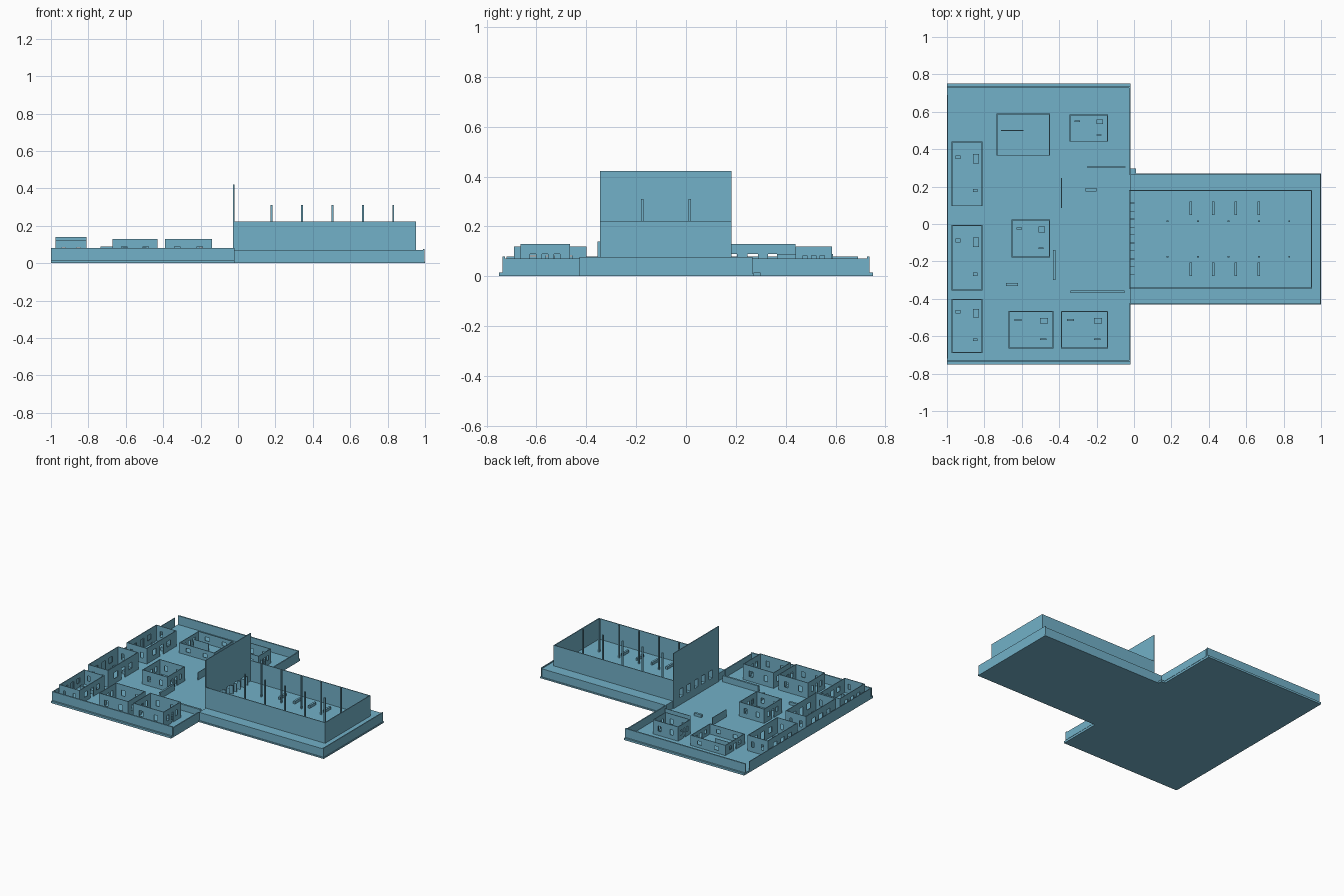
import bpy, bmesh
from mathutils import Vector

if "Cube" in bpy.data.objects:
    bpy.data.objects.remove(bpy.data.objects["Cube"])

G = 0.015   # village ground level
F = 0.07    # hall floor level
mat = bpy.data.materials.new("blue_stone")
mat.diffuse_color = (0.17, 0.44, 0.58, 1)
mat.use_nodes = True
mat.node_tree.nodes["Principled BSDF"].inputs["Base Color"].default_value = mat.diffuse_color


def finish(name, bm):
    me = bpy.data.meshes.new(name)
    bm.to_mesh(me)
    bm.free()
    me.materials.append(mat)
    ob = bpy.data.objects.new(name, me)
    bpy.context.collection.objects.link(ob)
    return ob


def boxes(name, items):
    """One object from (x0, x1, y0, y1, z0, z1) boxes."""
    bm = bmesh.new()
    for x0, x1, y0, y1, z0, z1 in items:
        vs = bmesh.ops.create_cube(bm, size=1)["verts"]
        for v in vs:
            v.co = (x0 + (v.co.x + .5) * (x1 - x0),
                    y0 + (v.co.y + .5) * (y1 - y0),
                    z0 + (v.co.z + .5) * (z1 - z0))
    return finish(name, bm)


def wall(bm, a, b, us, zs, holes):
    """Upright sheet from a to b, gridded by us and zs, leaving out hole cells."""
    a, b = Vector(a), Vector(b)
    for i in range(len(us) - 1):
        for j in range(len(zs) - 1):
            if (i, j) in holes:
                continue
            p, q = a.lerp(b, us[i]), a.lerp(b, us[i + 1])
            bm.faces.new([bm.verts.new((c.x, c.y, z)) for c, z in
                          ((p, zs[j]), (q, zs[j]), (q, zs[j + 1]), (p, zs[j + 1]))])


def thicken(name, bm, t):
    bmesh.ops.remove_doubles(bm, verts=bm.verts, dist=1e-5)
    ob = finish(name, bm)
    m = ob.modifiers.new("thickness", "SOLIDIFY")
    m.thickness = t
    m.offset = -1
    m.use_even_offset = True
    return ob


def house(name, x0, x1, y0, y1, top):
    us = [0, .2, .32, .44, .56, .68, .8, 1]
    h = top - G
    zs = [G, G + .3 * h, G + .65 * h, top]
    windows = {(1, 1), (5, 1)}
    door = {(3, 0), (3, 1)}
    c = [(x0, y0, 0), (x1, y0, 0), (x1, y1, 0), (x0, y1, 0)]
    bm = bmesh.new()
    for k, holes in enumerate((windows, windows | door, windows, windows | door)):
        wall(bm, c[k], c[(k + 1) % 4], us, zs, holes)
    thicken(name + "_walls", bm, .005)


def furniture(name, x0, x1, y0, y1):
    spots = ((.13, .28, .73, .79, .02), (.70, .88, .66, .81, .025), (.70, .84, .22, .27, .02))
    w, d = x1 - x0, y1 - y0
    boxes(name + "_furniture", [(x0 + a * w, x0 + b * w, y0 + c * d, y0 + e * d, G, G + h)
                                for a, b, c, e, h in spots])


# village ground slab and boundary walls
boxes("village_ground", [(-1, -.02, -.75, .75, 0, G)])
boxes("boundary_walls", [(-1, -.02, -.737, -.727, G, .08),
                         (-1, -.02, .727, .737, G, .08),
                         (-1, -.995, -.72, .69, G, .08),
                         (-.026, -.018, .265, .727, G, .072),
                         (-.026, -.018, -.727, -.425, G, .072)])
boxes("corner_step", [(-.02, .012, .27, .298, 0, G)])

# houses
plots = {
    "west_house_north": (-.975, -.81, .095, .44, .13),
    "west_house_middle": (-.975, -.81, -.355, -.005, .14),
    "west_house_south": (-.975, -.81, -.69, -.40, .12),
    "north_house": (-.345, -.14, .44, .585, .12),
    "centre_house": (-.655, -.45, -.18, .025, .12),
    "south_house_left": (-.67, -.43, -.665, -.465, .13),
    "south_house_right": (-.39, -.14, -.665, -.465, .13),
    "low_house": (-.735, -.45, .365, .59, .09),
}
for name, (x0, x1, y0, y1, top) in plots.items():
    house(name, x0, x1, y0, y1, top)
    if name != "low_house":
        furniture(name, x0, x1, y0, y1)

# free-standing low walls and benches in the square
boxes("garden_walls", [(-.25, -.045, .303, .307, G, .07),
                       (-.389, -.385, .085, .245, G, .07),
                       (-.433, -.421, -.3, -.14, G, .06),
                       (-.34, -.05, -.37, -.356, G, .06),
                       (-.71, -.59, .498, .502, G, .07)])
boxes("square_benches", [(-.258, -.2, .175, .192, G, .035),
                         (-.685, -.62, -.332, -.316, G, .035)])

# raised hall platform with plinth and end curb
boxes("hall_platform", [(-.02, .99, -.425, .265, .01, F)])
boxes("platform_plinth", [(-.02, 1, -.43, .27, 0, .01)])
boxes("platform_curb", [(.99, .997, -.427, .267, .01, .077)])

# hall side and end walls
bm = bmesh.new()
pts = [(-.02, -.345, 0), (.952, -.345, 0), (.952, .182, 0), (-.02, .182, 0)]
for a, b in zip(pts, pts[1:]):
    wall(bm, a, b, [0, 1], [F, .222], ())
thicken("hall_walls", bm, .006)

# tall facade with a row of doorways
y0, y1 = -.345, .182
doors = [-.25, -.165, -.08, .005, .09]
us = [0] + [(y + s - y0) / (y1 - y0) for y in doors for s in (-.02, .02)] + [1]
bm = bmesh.new()
wall(bm, (-.02, y1, 0), (-.02, y0, 0), [1 - u for u in reversed(us)],
     [0, F, .13, .422], {(i, 1) for i in (1, 3, 5, 7, 9)})
thicken("hall_facade", bm, -.006)
boxes("open_door_leaves", [(-.02, .002, y + s - .002, y + s + .002, F, .13)
                           for y in doors for s in (-.022, .022)])

# columns and pews inside the hall
boxes("columns", [(x - .005, x + .005, y - .005, y + .005, F, .31)
                  for x in (.18, .343, .506, .668, .83) for y in (.015, -.175)])
boxes("pews", [(x - .007, x + .007, y, y + .073, F, .09)
               for x in (.303, .424, .545, .667) for y in (.048, -.278)])
